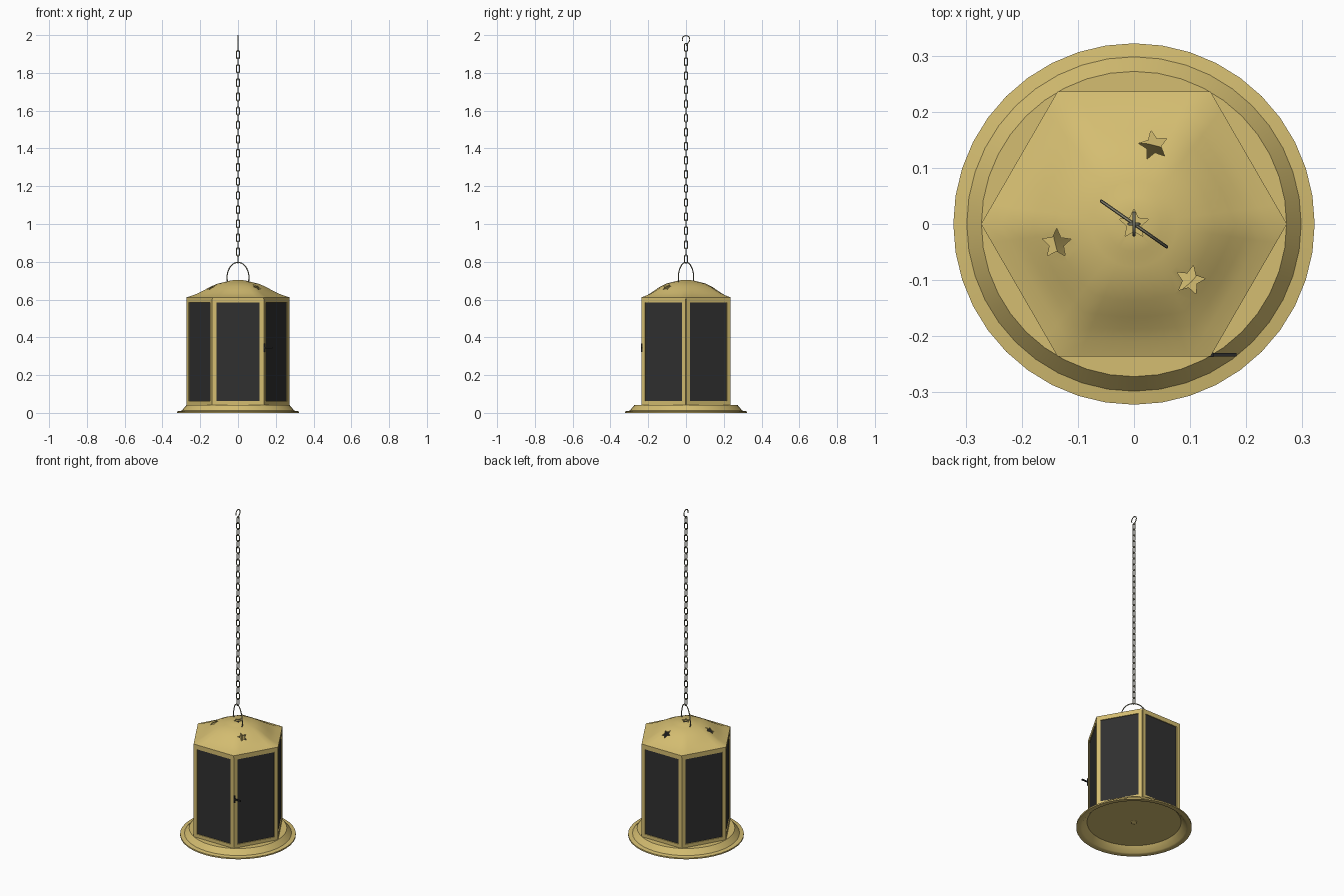
import bpy, bmesh, math
from math import sin, cos, pi, radians
from mathutils import Matrix, Vector

if "Cube" in bpy.data.objects:
    bpy.data.objects.remove(bpy.data.objects["Cube"])


def material(name, r, g, b, rough=0.5):
    m = bpy.data.materials.new(name)
    m.use_nodes = True
    m.diffuse_color = (r, g, b, 1)
    bsdf = m.node_tree.nodes["Principled BSDF"]
    bsdf.inputs["Base Color"].default_value = (r, g, b, 1)
    bsdf.inputs["Roughness"].default_value = rough
    return m


BRASS = material("brass", 0.66, 0.51, 0.165)
GLASS = material("smoked_glass", 0.03, 0.03, 0.03)
STEEL = material("aged_steel", 0.25, 0.24, 0.17)
BLACK = material("black_iron", 0.02, 0.02, 0.02)

APOTHEM = 0.236      # centre to flat side of the six-sided body
SIDE = 2 * APOTHEM * math.tan(pi / 6)
Z_LOW, Z_HIGH = 0.043, 0.606


def select(ob):
    bpy.ops.object.select_all(action="DESELECT")
    ob.select_set(True)
    bpy.context.view_layer.objects.active = ob


def add(name, bm, mat, smooth=False):
    bmesh.ops.recalc_face_normals(bm, faces=bm.faces)
    me = bpy.data.meshes.new(name)
    bm.to_mesh(me)
    bm.free()
    me.materials.append(mat)
    ob = bpy.data.objects.new(name, me)
    bpy.context.collection.objects.link(ob)
    if smooth:
        select(ob)
        bpy.ops.object.shade_smooth_by_angle(angle=radians(35))
    return ob


def box(bm, centre, size):
    bmesh.ops.create_cube(bm, size=1, matrix=Matrix.Translation(centre) @ Matrix.Diagonal((*size, 1)))


def loft(bm, rings):
    """Bridge equal-length rings of points with quads; return the rings' vertices."""
    loops = [[bm.verts.new(p) for p in ring] for ring in rings]
    for a, b in zip(loops, loops[1:]):
        n = len(a)
        for i in range(n):
            bm.faces.new((a[i], a[(i + 1) % n], b[(i + 1) % n], b[i]))
    return loops


def lathe(name, profile, mat, segs=40):
    bm = bmesh.new()
    loops = loft(bm, [[(r * cos(2 * pi * i / segs), r * sin(2 * pi * i / segs), z)
                       for i in range(segs)] for r, z in profile])
    bm.faces.new(loops[0])
    bm.faces.new(loops[-1])
    return add(name, bm, mat, True)


def wire(name, paths, radius, mat, cyclic):
    cu = bpy.data.curves.new(name, "CURVE")
    cu.dimensions = "3D"
    cu.bevel_depth = radius
    cu.bevel_resolution = 1
    cu.use_fill_caps = True
    for path in paths:
        sp = cu.splines.new("POLY")
        sp.points.add(len(path) - 1)
        for pt, co in zip(sp.points, path):
            pt.co = (*co, 1)
        sp.use_cyclic_u = cyclic
    cu.materials.append(mat)
    ob = bpy.data.objects.new(name, cu)
    bpy.context.collection.objects.link(ob)
    select(ob)
    bpy.ops.object.convert(target="MESH")
    bpy.ops.object.shade_smooth_by_angle(angle=radians(50))
    return ob


# Base: thin flared dish with a recessed underside, and its centre rivet
lathe("base_dish", [(0.04, 0.035), (0.262, 0.035), (0.290, 0.004), (0.300, 0), (0.322, 0),
                    (0.322, 0.008), (0.298, 0.012), (0.272, 0.043), (0.04, 0.043)], BRASS)
lathe("base_rivet", [(0.018, 0.036), (0.018, 0.030), (0.008, 0.026)], BRASS, 16)

# Inner cup, seen through the star holes
lathe("inner_cup", [(0.07, 0.041), (0.20, 0.13), (0.20, 0.136), (0.145, 0.136),
                    (0.10, 0.05), (0.04, 0.05)], BRASS)

# Body: six framed panes
BAR, DEPTH = 0.021, 0.012
height, mid = Z_HIGH - Z_LOW, (Z_HIGH + Z_LOW) / 2
width = SIDE - 0.004
names = ["front", "front_left", "back_left", "back", "back_right", "front_right"]
for k, label in enumerate(names):
    turn = Matrix.Rotation(k * pi / 3, 4, "Z")
    bm = bmesh.new()
    y = -APOTHEM + DEPTH / 2
    for s in (-1, 1):
        box(bm, (s * (width - BAR) / 2, y, mid), (BAR, DEPTH, height))
        box(bm, (0, y, mid + s * (height - BAR) / 2), (width - 2 * BAR, DEPTH, BAR))
    bm.transform(turn)
    add(label + "_frame", bm, BRASS)
    bm = bmesh.new()
    box(bm, (0, -APOTHEM + 0.008, mid), (width - BAR, 0.005, height - BAR))
    bm.transform(turn)
    add(label + "_pane", bm, GLASS)

# Corner posts closing the gaps between frames
bm = bmesh.new()
for k in range(6):
    post = Matrix.Rotation(k * pi / 3, 4, "Z") @ Matrix.Translation((SIDE - 0.010, 0, mid))
    bmesh.ops.create_cone(bm, cap_ends=True, segments=8, radius1=0.007, radius2=0.007,
                          depth=height, matrix=post)
add("corner_posts", bm, BRASS)

# Roof: hexagon edge blending to a round crown, (scale, height, hexagon share)
ROOF = [(1, 0.602, 1), (1, 0.612, 1), (0.88, 0.622, 0.95), (0.78, 0.634, 0.8), (0.68, 0.649, 0.6),
        (0.55, 0.669, 0.4), (0.42, 0.684, 0.2), (0.30, 0.692, 0), (0.24, 0.695, 0),
        (0.19, 0.699, 0), (0.10, 0.703, 0)]
SEGS = 48


def roof_radius(a, share):
    hexagon = APOTHEM / cos(a % (pi / 3) - pi / 6)
    return share * hexagon + (1 - share) * 0.255


bm = bmesh.new()
rings = []
for s, z, share in ROOF:
    angles = [2 * pi * i / SEGS for i in range(SEGS)]
    rings.append([(s * roof_radius(a, share) * cos(a), s * roof_radius(a, share) * sin(a), z)
                  for a in angles])
loops = loft(bm, rings)
bm.faces.new(loops[-1])
roof = add("roof", bm, BRASS)

# Star-shaped holes through the roof
bm = bmesh.new()
for x, y, turn in [(0.035, 0.14, 1.75), (-0.138, -0.035, 0.3), (0.10, -0.10, 1.35), (0, 0, 1.57)]:
    star = []
    for i in range(10):
        r = 0.013 if i % 2 else 0.027
        a = turn + i * pi / 5
        star.append((x + r * cos(a), y + r * sin(a)))
    ends = loft(bm, [[(px, py, z) for px, py in star] for z in (0.6, 0.75)])
    bm.faces.new(ends[0])
    bm.faces.new(ends[1])
cutter = add("star_cutter", bm, BRASS)
cutter.hide_render = True
select(roof)
shell = roof.modifiers.new("shell", "SOLIDIFY")
shell.thickness = 0.005
shell.offset = -1
cut = roof.modifiers.new("stars", "BOOLEAN")
cut.object = cutter
cut.solver = "EXACT"
for name in ("shell", "stars"):
    bpy.ops.object.modifier_apply(modifier=name)
bpy.data.objects.remove(cutter)
select(roof)
bpy.ops.object.shade_smooth_by_angle(angle=radians(35))

# Door latch on the front corner
bm = bmesh.new()
box(bm, (0.160, -0.233, 0.345), (0.046, 0.006, 0.008))
box(bm, (0.138, -0.233, 0.345), (0.008, 0.008, 0.045))
add("door_latch", bm, BLACK)

# Bail handle, set diagonally across the crown
spin = Matrix.Rotation(radians(-35), 3, "Z")
bail = [(-0.068, 0, 0.688)]
bail += [(-0.071 * cos(a), 0, 0.715 + 0.082 * sin(a)) for a in [pi * i / 20 for i in range(21)]]
bail += [(0.068, 0, 0.688)]
wire("bail_handle", [[spin @ Vector(p) for p in bail]], 0.003, STEEL, False)

# Chain: oval links alternating by a quarter turn
PITCH, COUNT, TOP = 0.0373, 31, 1.934
links = []
for k in range(COUNT):
    link = []
    for i in range(16):
        a = 2 * pi * (i + 0.5) / 16
        across = 0.009 * cos(a)
        up = TOP - k * PITCH + 0.009 * sin(a) + math.copysign(0.0125, sin(a))
        link.append((across, 0, up) if k % 2 else (0, across, up))
    links.append(link)
wire("chain", links, 0.003, STEEL, True)

# Hook at the top of the chain
hook = [(0, 0.004 * sin(a), 1.950 + 0.005 * cos(a)) for a in (pi, pi * 0.75, pi * 0.5)]
hook += [(0, 0.020 * cos(a), 1.977 + 0.020 * sin(a))
         for a in [radians(-50 + 15 * i) for i in range(18)]]
wire("chain_hook", [hook], 0.003, STEEL, False)
